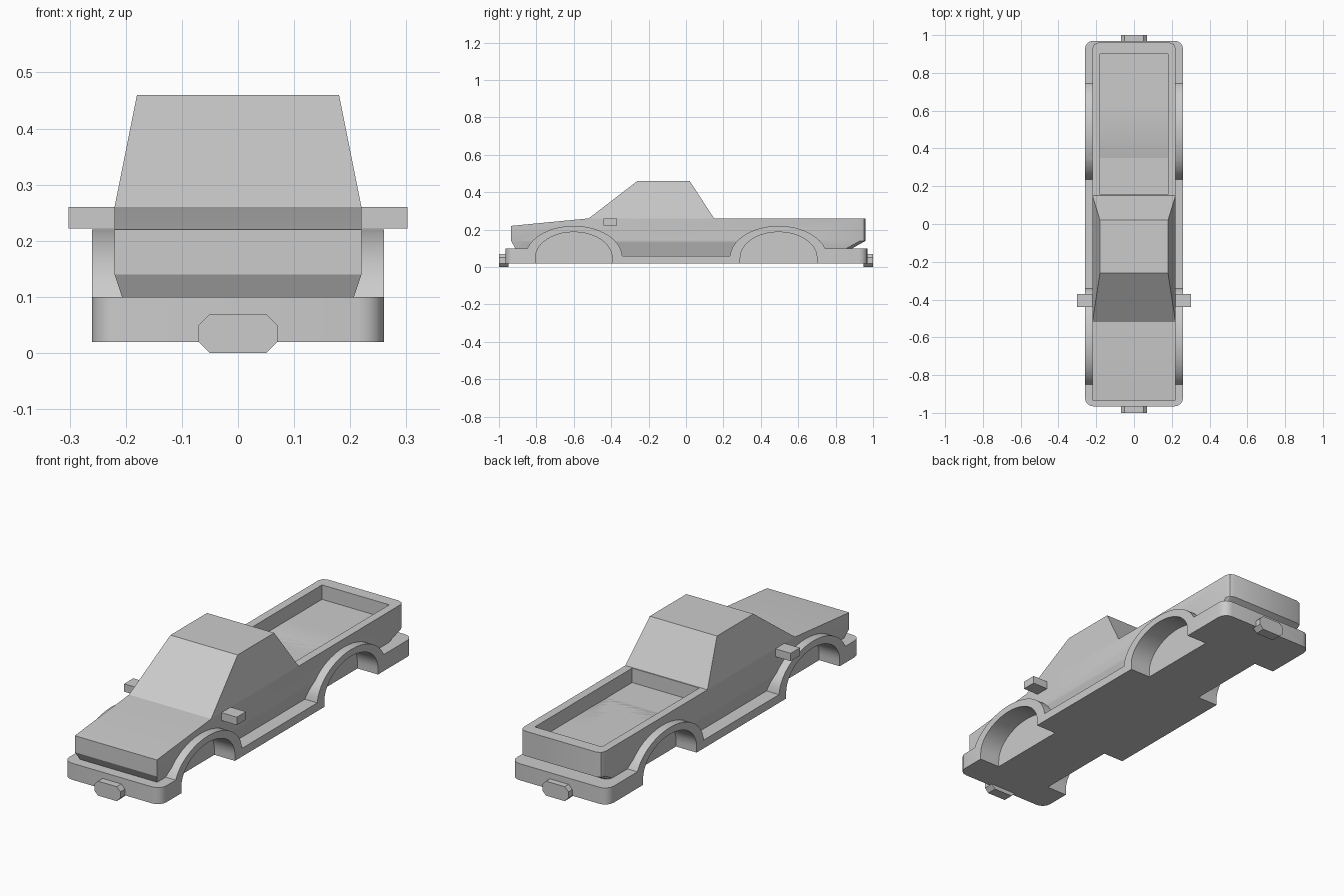
import bpy, bmesh
from math import sin, cos, pi, radians

if "Cube" in bpy.data.objects:
    bpy.data.objects.remove(bpy.data.objects["Cube"])

ARCHES = (-0.6, 0.495)


def finish(bm, name):
    bmesh.ops.recalc_face_normals(bm, faces=bm.faces)
    me = bpy.data.meshes.new(name)
    bm.to_mesh(me)
    bm.free()
    ob = bpy.data.objects.new(name, me)
    bpy.context.collection.objects.link(ob)
    return ob


def loft(bm, rings, cap_top=True):
    vs = [[bm.verts.new(p) for p in r] for r in rings]
    n = len(vs[0])
    for a, b in zip(vs, vs[1:]):
        for i in range(n):
            bm.faces.new((a[i], a[(i + 1) % n], b[(i + 1) % n], b[i]))
    bm.faces.new(vs[0])
    if cap_top:
        bm.faces.new(vs[-1])
    return vs


def box(name, x0, x1, y0, y1, z0, z1):
    bm = bmesh.new()
    loft(bm, [[(x0, y0, z), (x1, y0, z), (x1, y1, z), (x0, y1, z)] for z in (z0, z1)])
    return finish(bm, name)


def side_profile(name, pts, x0, x1):
    bm = bmesh.new()
    loft(bm, [[(x, y, z) for y, z in pts] for x in (x0, x1)])
    return finish(bm, name)


def arch(yc, rx, rz, z0, a0, n=20):
    # elliptical arc from front to rear; a0 trims the start or end angle
    s, e = a0
    return [(yc - rx * cos(s + (e - s) * i / n), z0 + rz * sin(s + (e - s) * i / n))
            for i in range(n + 1)]


def activate(ob):
    bpy.ops.object.select_all(action='DESELECT')
    ob.select_set(True)
    bpy.context.view_layer.objects.active = ob


def cut(ob, cutters):
    activate(ob)
    for c in cutters:
        m = ob.modifiers.new("cut", 'BOOLEAN')
        m.operation, m.solver, m.object = 'DIFFERENCE', 'EXACT', c
        bpy.ops.object.modifier_apply(modifier=m.name)


# Chassis: bumpers, sills and wheel arches in one side profile
t = 0.2985  # angle where the outer arch meets the bumper top
trim = 0.059
profile = [(-0.965, 0.02), (-0.965, 0.10)]
profile += arch(ARCHES[0], 0.26, 0.17, 0.05, (t, pi - trim))
profile += arch(ARCHES[1], 0.26, 0.17, 0.05, (trim, pi - t))
profile += [(0.97, 0.10), (0.97, 0.02)]
chassis = side_profile("chassis", profile, -0.26, 0.26)
bm = bmesh.new()
bm.from_mesh(chassis.data)
corners = [e for e in bm.edges
           if all(abs(v.co.y) > 0.95 for v in e.verts)
           and abs(e.verts[0].co.z - e.verts[1].co.z) > 0.05]
bmesh.ops.bevel(bm, geom=corners, offset=0.045, segments=4, profile=0.5, affect='EDGES')
bm.to_mesh(chassis.data)
bm.free()


# Body: hood, sides and bed walls, tapered underneath
def ring(w, yf, yr, c, z_front, z):
    half = [(w, yf, z_front), (w, -0.52, z), (w, yr - c, z),
            (w - 0.29 * c, yr - 0.29 * c, z), (w - c, yr, z)]
    return half + [(-x, y, h) for x, y, h in reversed(half)]


bm = bmesh.new()
top = loft(bm, [ring(0.19, -0.885, 0.80, 0.03, 0.05, 0.05),
                ring(0.22, -0.935, 0.96, 0.03, 0.14, 0.14),
                ring(0.22, -0.935, 0.96, 0.03, 0.22, 0.26)], cap_top=False)[-1]
bm.faces.new((top[0], top[1], top[8], top[9]))
bm.faces.new(top[1:9])
body = finish(bm, "body")

# Wheel wells and load bed cut out of chassis and body
cutters = []
for yc in ARCHES:
    pts = [(yc - 0.205, -0.05)] + arch(yc, 0.205, 0.137, 0.05, (0, pi)) + [(yc + 0.205, -0.05)]
    for s in (-1, 1):
        cutters.append(side_profile("well_cutter", pts, s * 0.15, s * 0.35))
cutters.append(box("bed_cutter", -0.18, 0.18, 0.155, 0.90, 0.19, 0.5))
for ob in (chassis, body):
    cut(ob, cutters)
    activate(ob)
    bpy.ops.object.shade_smooth_by_angle(angle=radians(25))
for c in cutters:
    bpy.data.objects.remove(c)

# Cab
bm = bmesh.new()
loft(bm, [[(-w, y0, z), (w, y0, z), (w, y1, z), (-w, y1, z)]
          for w, y0, y1, z in ((0.22, -0.52, 0.15, 0.26), (0.18, -0.26, 0.02, 0.46))])
finish(bm, "cab")

# Side mirrors
for s, side in ((-1, "left"), (1, "right")):
    box(side + "_mirror", s * 0.21, s * 0.302, -0.44, -0.37, 0.222, 0.26)

# Front and rear bumper plates
octagon = [(-0.07, 0.02), (-0.05, 0), (0.05, 0), (0.07, 0.02),
           (0.07, 0.05), (0.05, 0.07), (-0.05, 0.07), (-0.07, 0.05)]
for name, y0, y1 in (("front_plate", -1.0, -0.95), ("rear_plate", 0.95, 1.0)):
    bm = bmesh.new()
    loft(bm, [[(x, y, z) for x, z in octagon] for y in (y0, y1)])
    finish(bm, name)
